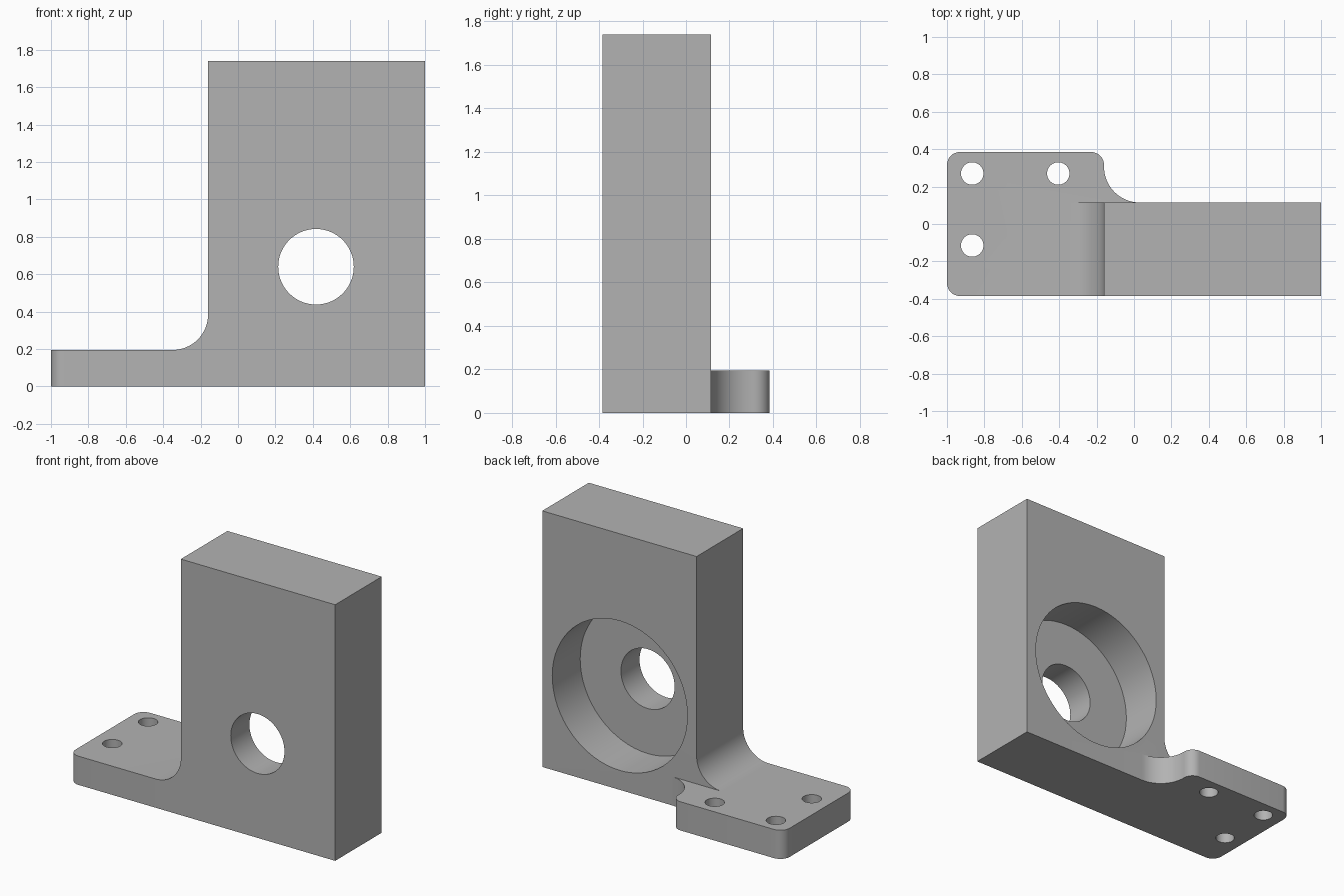
import bpy, bmesh
from math import cos, sin, radians
from mathutils import Matrix, Vector

cube = bpy.data.objects.get("Cube")
if cube:
    bpy.data.objects.remove(cube, do_unlink=True)

# Main dimensions
FRONT, BACK, WALL_BACK = -0.385, 0.385, 0.115
WALL_X, HEIGHT, PLATE_H = -0.16, 1.74, 0.195
FILLET, CORNER = 0.19, 0.07
BORE_X, BORE_Z = 0.417, 0.64

grey = bpy.data.materials.new("plain grey")
grey.use_nodes = True
colour = (0.45, 0.45, 0.45, 1)
grey.diffuse_color = colour
grey.node_tree.nodes["Principled BSDF"].inputs["Base Color"].default_value = colour


def arc(cx, cy, r, start, end, steps=16):
    angles = [radians(start + (end - start) * i / steps) for i in range(steps + 1)]
    return [(cx + r * cos(a), cy + r * sin(a)) for a in angles]


def extrude(name, points, place, offset):
    """Extrude a 2D outline, placed in space by a function, along an offset."""
    bm = bmesh.new()
    face = bm.faces.new([bm.verts.new(place(u, v)) for u, v in points])
    result = bmesh.ops.extrude_face_region(bm, geom=[face])
    top = [g for g in result["geom"] if isinstance(g, bmesh.types.BMVert)]
    bmesh.ops.translate(bm, verts=top, vec=Vector(offset))
    bmesh.ops.recalc_face_normals(bm, faces=bm.faces)
    mesh = bpy.data.meshes.new(name)
    bm.to_mesh(mesh)
    bm.free()
    mesh.materials.append(grey)
    obj = bpy.data.objects.new(name, mesh)
    bpy.context.collection.objects.link(obj)
    return obj


def combine(target, other, operation):
    """Apply a boolean and discard the helper."""
    bpy.context.view_layer.objects.active = target
    mod = target.modifiers.new(other.name, 'BOOLEAN')
    mod.operation, mod.solver, mod.object = operation, 'EXACT', other
    bpy.ops.object.modifier_apply(modifier=mod.name)
    bpy.data.objects.remove(other, do_unlink=True)


def circle(cx, cy, r, steps=64):
    return arc(cx, cy, r, 0, 360, steps)[:-1]


# Upright wall with a fillet running down to the plate
wall_outline = [(1, 0), (1, HEIGHT), (WALL_X, HEIGHT)]
wall_outline += arc(WALL_X - FILLET, PLATE_H + FILLET, FILLET, 0, -90)
wall_outline += [(WALL_X - FILLET, 0)]
bracket = extrude("bracket", wall_outline,
                  lambda u, v: (u, FRONT, v), (0, WALL_BACK - FRONT, 0))

# Foot plate with rounded corners and a concave blend to the wall's back
plate_outline = arc(-1 + CORNER, FRONT + CORNER, CORNER, 270, 180, 8)
plate_outline += arc(-1 + CORNER, BACK - CORNER, CORNER, 180, 90, 8)
plate_outline += arc(WALL_X - CORNER, BACK - CORNER, CORNER, 90, 0, 8)
plate_outline += arc(WALL_X + FILLET, WALL_BACK + FILLET, FILLET, 180, 270)
plate_outline += [(WALL_X + FILLET, FRONT)]
plate = extrude("foot_plate", plate_outline,
                lambda u, v: (u, v, 0), (0, 0, PLATE_H))
combine(bracket, plate, 'UNION')

# Through bore, and the wide counterbore sunk from the back
for name, radius, start in (("bore", 0.202, -1), ("counterbore", 0.508, -0.185)):
    cutter = extrude(name, circle(BORE_X, BORE_Z, radius),
                     lambda u, v: (u, start, v), (0, 1 - start, 0))
    combine(bracket, cutter, 'DIFFERENCE')

# Three screw holes in the plate
for x, y in ((-0.865, 0.27), (-0.405, 0.27), (-0.865, -0.115)):
    cutter = extrude("screw_hole", circle(x, y, 0.06, 40),
                     lambda u, v: (u, v, -0.2), (0, 0, 0.6))
    combine(bracket, cutter, 'DIFFERENCE')

# Smooth the curved walls, keep the machined edges crisp
bpy.ops.object.select_all(action='DESELECT')
bracket.select_set(True)
bpy.context.view_layer.objects.active = bracket
bpy.ops.object.shade_smooth_by_angle(angle=radians(30))
